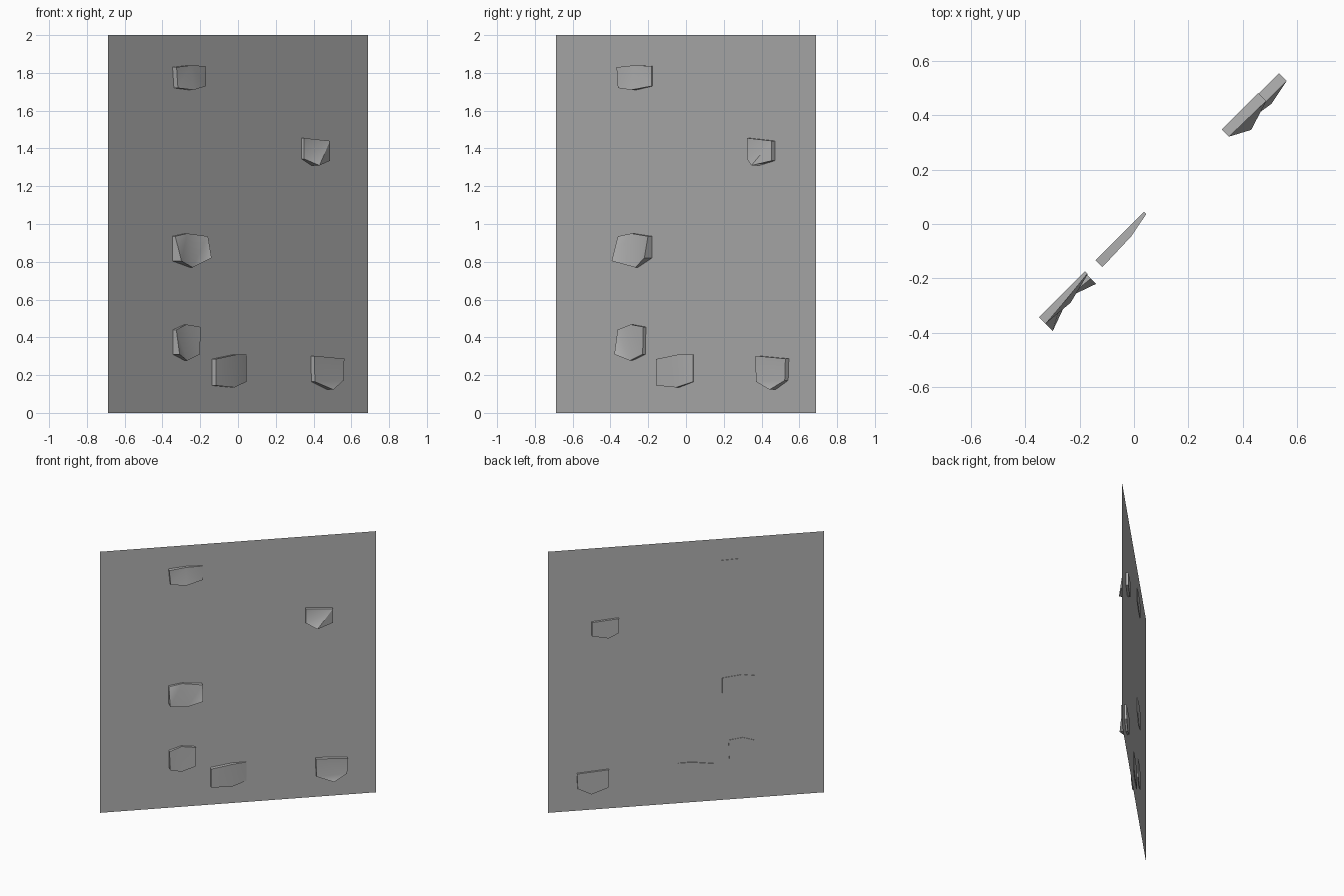
import bpy
import bmesh
import math
from mathutils import Matrix

# Remove only the default cube
default_cube = bpy.data.objects.get("Cube")
if default_cube:
    bpy.data.objects.remove(default_cube, do_unlink=True)


def make_material(name, colour):
    material = bpy.data.materials.new(name)
    material.use_nodes = True
    material.diffuse_color = colour
    material.node_tree.nodes["Principled BSDF"].inputs["Base Color"].default_value = colour
    return material


stone_grey = make_material("stone grey", (0.45, 0.45, 0.45, 1))

# The wall stands on the diagonal: local x runs along it, local -y sticks out
DIAGONAL = Matrix.Rotation(math.radians(45), 4, "Z")


def add_object(name, bm):
    bmesh.ops.transform(bm, matrix=DIAGONAL, verts=bm.verts)
    mesh = bpy.data.meshes.new(name)
    bm.to_mesh(mesh)
    bm.free()
    mesh.materials.append(stone_grey)
    created = bpy.data.objects.new(name, mesh)
    bpy.context.collection.objects.link(created)
    return created


def add_wall(half_width, height):
    """Thin single-sided sheet that carries the climbing holds."""
    bm = bmesh.new()
    corners = [(-half_width, 0), (half_width, 0), (half_width, height), (-half_width, height)]
    bm.faces.new([bm.verts.new((along, 0, up)) for along, up in corners])
    add_object("wall_panel", bm)


def add_hold(name, back_depth, outline):
    """Faceted block: each outline point is (along the wall, height, how far it sticks out)."""
    bm = bmesh.new()
    front = [bm.verts.new((along, -out, up)) for along, up, out in outline]
    back = [bm.verts.new((along, back_depth, up)) for along, up, out in outline]
    front_face = bm.faces.new(front)
    bm.faces.new(list(reversed(back)))
    for i in range(len(outline)):
        j = (i + 1) % len(outline)
        bm.faces.new((front[i], back[i], back[j], front[j]))
    bmesh.ops.triangulate(bm, faces=[front_face])
    bmesh.ops.recalc_face_normals(bm, faces=bm.faces)
    hold = add_object(name, bm)
    bpy.ops.object.select_all(action="DESELECT")
    hold.select_set(True)
    bpy.context.view_layer.objects.active = hold
    bpy.ops.object.shade_smooth_by_angle(angle=math.radians(40))


add_wall(half_width=0.973, height=2)

# Holds, from the highest to the lowest
add_hold("top_hold", 0.004, [
    (-.49, 1.83, .03), (-.37, 1.84, .02), (-.25, 1.836, .008),
    (-.25, 1.73, .01), (-.37, 1.71, .04), (-.48, 1.72, .03)])

add_hold("upper_left_hold", 0.018, [
    (.475, 1.455, .02), (.665, 1.44, .024), (.665, 1.335, .024),
    (.55, 1.31, .06), (.475, 1.345, .02)])

add_hold("middle_hold", 0.004, [
    (-.49, .935, .02), (-.395, .95, .015), (-.255, .935, .03),
    (-.255, .82, .057), (-.36, .77, .02), (-.49, .804, .067)])

add_hold("lower_right_hold", 0.004, [
    (-.487, .44, .025), (-.4, .468, .015), (-.3, .455, .02),
    (-.305, .31, .02), (-.4, .277, .02), (-.487, .31, .05)])

add_hold("lower_middle_hold", 0.006, [
    (-.195, .285, .03), (-.04, .308, .025), (.058, .308, .006),
    (.058, .165, .006), (-.05, .135, .025), (-.195, .145, .03)])

add_hold("lower_left_hold", 0.015, [
    (.545, .302, .026), (.77, .287, .026), (.765, .172, .026),
    (.67, .123, .045), (.55, .165, .026)])
